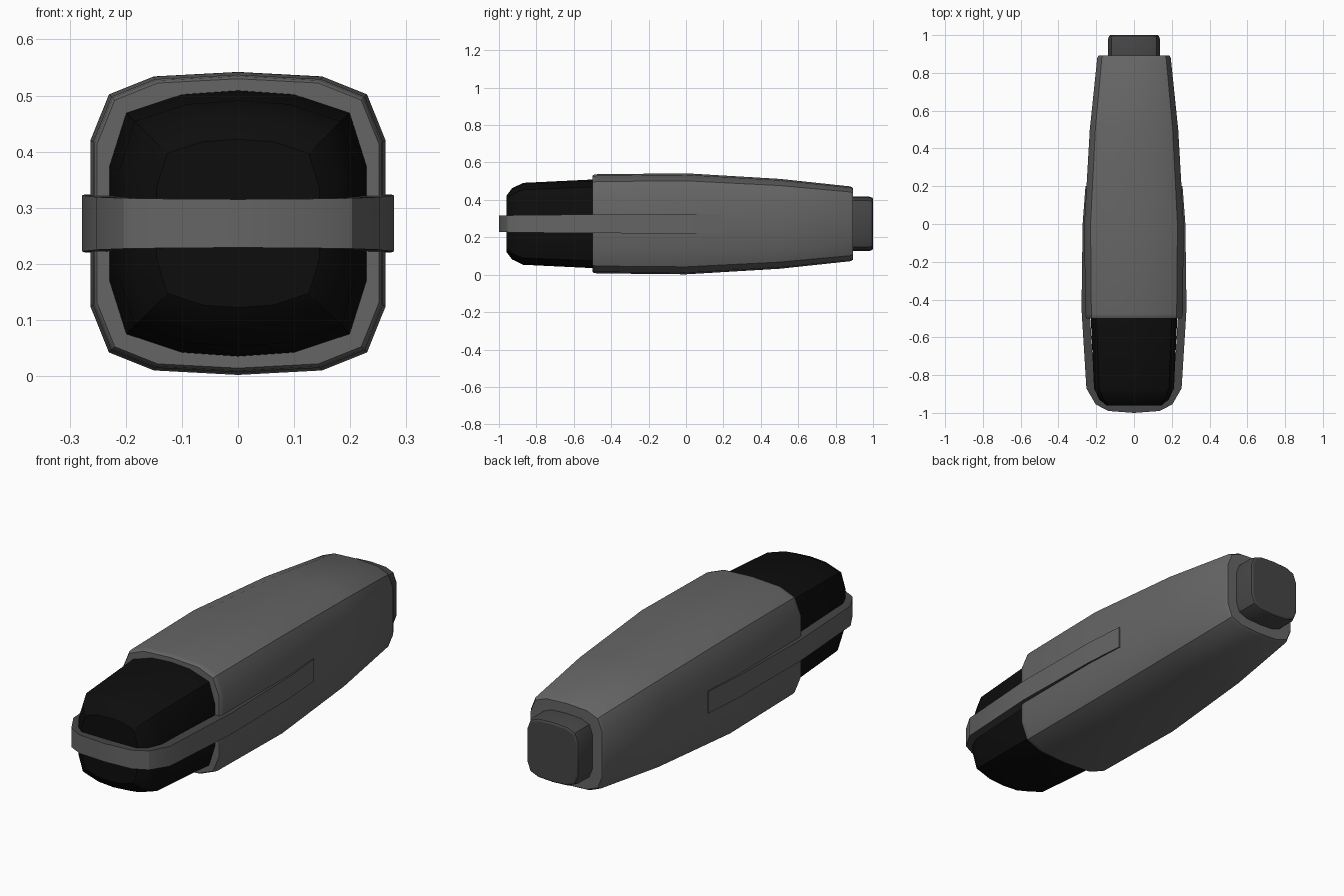
import bpy, bmesh, math

if "Cube" in bpy.data.objects:
    bpy.data.objects.remove(bpy.data.objects["Cube"])

CZ = 0.272  # height of the long axis


def material(name, v):
    m = bpy.data.materials.new(name)
    m.diffuse_color = (v, v, v, 1)
    m.use_nodes = True
    m.node_tree.nodes["Principled BSDF"].inputs["Base Color"].default_value = m.diffuse_color
    return m


GREY = material("mid grey", 0.13)
DARK = material("dark grey", 0.06)
BLACK = material("black", 0.004)


def finish(name, bm, mats, angle=30):
    bmesh.ops.recalc_face_normals(bm, faces=bm.faces)
    me = bpy.data.meshes.new(name)
    bm.to_mesh(me)
    bm.free()
    ob = bpy.data.objects.new(name, me)
    bpy.context.collection.objects.link(ob)
    for m in mats:
        me.materials.append(m)
    bpy.ops.object.select_all(action='DESELECT')
    ob.select_set(True)
    bpy.context.view_layer.objects.active = ob
    bpy.ops.object.shade_smooth_by_angle(angle=math.radians(angle))
    return ob


def full_profile(quarter):
    """Mirror a quarter outline (from top centre to right side) to a full loop."""
    right = quarter + [(x, -z) for x, z in reversed(quarter)]
    return right + [(-x, z) for x, z in reversed(right[1:-1])]


def loft(name, quarter, rings, mat):
    """Scaled copies of the outline along y, capped at both ends."""
    bm = bmesh.new()
    prof = full_profile(quarter)
    loops = [[bm.verts.new((x * s, y, CZ + z * s)) for x, z in prof] for y, s in rings]
    n = len(prof)
    for a, b in zip(loops, loops[1:]):
        for i in range(n):
            bm.faces.new((a[i], a[(i + 1) % n], b[(i + 1) % n], b[i]))
    bm.faces.new(loops[0])
    bm.faces.new(loops[-1])
    return finish(name, bm, [mat])


# outer casing, tapering to the back
casing = [(0, .27), (.15, .262), (.23, .23), (.263, .148)]
loft("casing", casing,
     [(-.5, .955), (-.493, .972), (-.475, .982), (0, 1), (.5, .89), (.88, .74), (.893, .71)], GREY)

# black front block
loft("front_block", [(0, .238), (.1, .231), (.2, .198), (.23, .103)],
     [(-.3, 1), (-.5, .995), (-.87, .92), (-.93, .8), (-.96, .63)], BLACK)

# end button
loft("end_button", [(x * .52, z * .537) for x, z in casing],
     [(.86, 1), (.98, 1), (.995, .97), (1.0, .92)], DARK)

# strap looping around the front: outer and inner path, half height
half = [(.257, .2, .215, .2, .052), (.272, 0, .23, 0, .052), (.278, -.45, .235, -.45, .050),
        (.252, -.87, .21, -.86, .047), (.203, -.955, .17, -.925, .045),
        (.135, -.99, .12, -.95, .044), (0, -1, 0, -.957, .043)]
path = half + [(-a, b, -c, d, h) for a, b, c, d, h in reversed(half[:-1])]
bm = bmesh.new()
secs = [[bm.verts.new(p) for p in ((ox, oy, CZ + h), (ox, oy, CZ - h),
                                   (ix, iy, CZ - h), (ix, iy, CZ + h))]
        for ox, oy, ix, iy, h in path]
for a, b in zip(secs, secs[1:]):
    for i in range(4):
        j = (i + 1) % 4
        f = bm.faces.new((a[i], a[j], b[j], b[i]))
        f.material_index = 0 if i == 0 else 1  # light outside, dark edges
bm.faces.new(secs[0])
bm.faces.new(secs[-1])
finish("strap", bm, [GREY, DARK])
